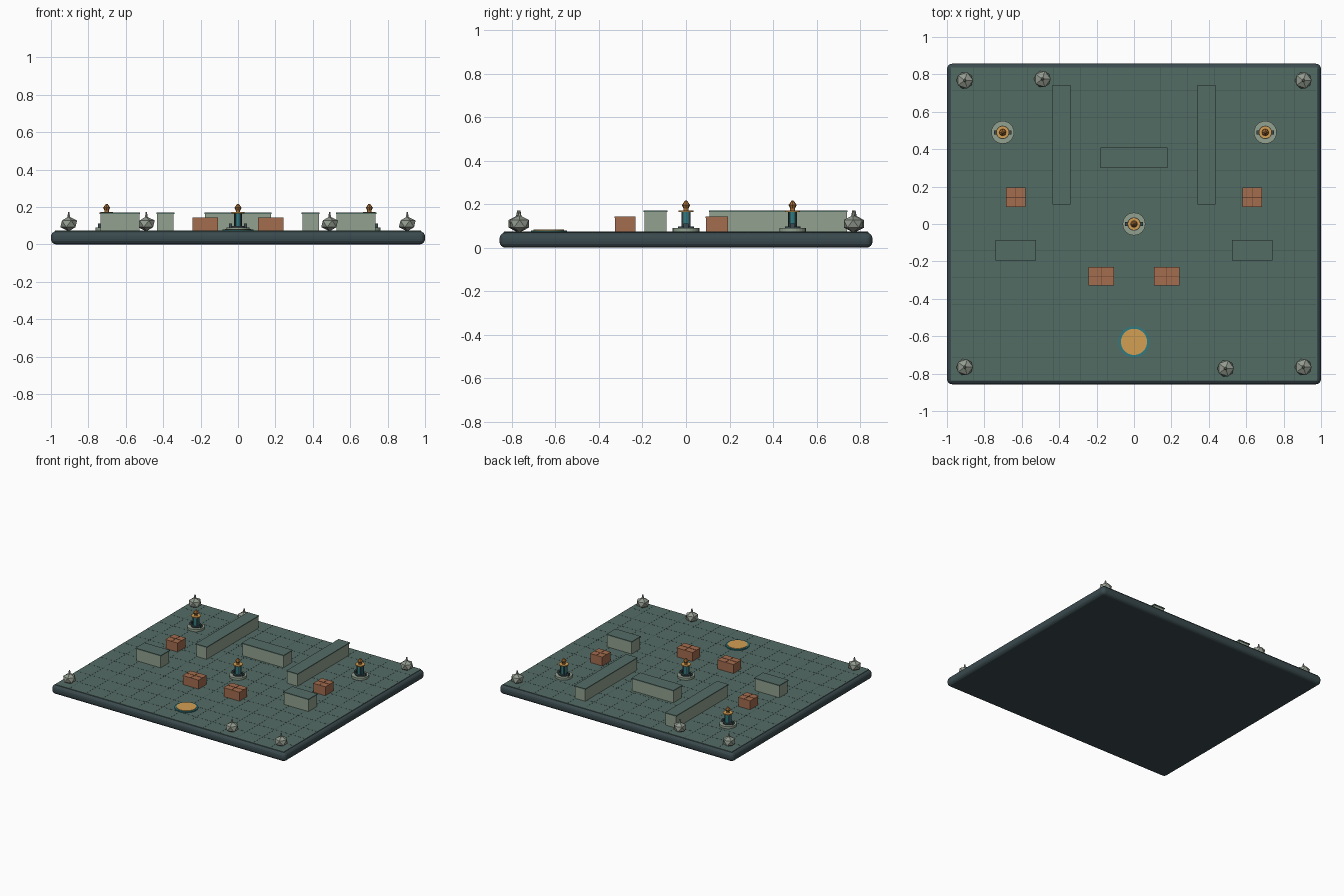
import bpy, math
from mathutils import Vector

if "Cube" in bpy.data.objects:
    bpy.data.objects.remove(bpy.data.objects["Cube"])

def mat(name, r, g, b):
    m = bpy.data.materials.new(name)
    lin = lambda c: (c / 255 / 12.92) if c < 11 else ((c / 255 + 0.055) / 1.055) ** 2.4
    m.diffuse_color = (lin(r), lin(g), lin(b), 1)
    m.use_nodes = True
    m.node_tree.nodes["Principled BSDF"].inputs["Base Color"].default_value = m.diffuse_color
    return m

SLATE = mat("dark slate", 58, 74, 78)
FLOOR = mat("floor green", 84, 108, 101)
LINE = mat("seam dark", 62, 82, 78)
WALL = mat("pale stone", 146, 161, 144)
CRATE = mat("crate brown", 163, 108, 78)
BAND = mat("dark brown", 104, 66, 48)
TEAL = mat("teal", 48, 122, 128)
GOLD = mat("gold", 212, 160, 84)
BRONZE = mat("bronze", 168, 112, 56)
ROCK = mat("rock grey", 146, 154, 142)
TOP = 0.073

def finish(name, m):
    o = bpy.context.object
    o.name = name
    o.data.materials.append(m)
    return o

def box(name, m, x0, x1, y0, y1, z0, z1, bevel=0, seg=1):
    bpy.ops.mesh.primitive_cube_add(size=1, location=((x0+x1)/2, (y0+y1)/2, (z0+z1)/2))
    o = finish(name, m)
    o.scale = (x1-x0, y1-y0, z1-z0)
    bpy.ops.object.transform_apply(location=False, rotation=False, scale=True)
    if bevel:
        b = o.modifiers.new("bevel", 'BEVEL')
        b.width, b.segments = bevel, seg
    return o

def cyl(name, m, x, y, z0, z1, r0, r1=None, n=24):
    bpy.ops.mesh.primitive_cone_add(vertices=n, radius1=r0, radius2=r0 if r1 is None else r1,
                                    depth=z1-z0, location=(x, y, (z0+z1)/2))
    return finish(name, m)

# rounded base slab and inset floor
box("base_slab", SLATE, -1, 1, -0.857, 0.857, 0, 0.07, 0.028, 4)
box("floor", FLOOR, -0.978, 0.978, -0.838, 0.838, 0.05, TOP)

# thin floor seams
for i in range(-6, 7):
    p = i / 7
    box("seam_y", LINE, p-0.0012, p+0.0012, -0.836, 0.836, TOP-0.001, TOP+0.0006)
for i in range(-5, 6):
    p = i / 7
    box("seam_x", LINE, -0.976, 0.976, p-0.0012, p+0.0012, TOP-0.001, TOP+0.0006)

# low walls with thin caps
for x0, x1, y0, y1 in ((-0.437, -0.34, 0.105, 0.743), (0.34, 0.437, 0.105, 0.743),
                       (-0.18, 0.18, 0.30, 0.41),
                       (-0.74, -0.523, -0.195, -0.085), (0.523, 0.74, -0.195, -0.085)):
    box("wall", WALL, x0+0.004, x1-0.004, y0+0.004, y1-0.004, TOP-0.01, 0.163)
    box("wall_cap", FLOOR, x0, x1, y0, y1, 0.163, 0.171)

# crates with lid and straps
for x, y, hx, hy in ((-0.632, 0.142, 0.052, 0.052), (0.632, 0.142, 0.052, 0.052),
                     (-0.175, -0.28, 0.069, 0.049), (0.175, -0.28, 0.069, 0.049)):
    box("crate", CRATE, x-hx+0.002, x+hx-0.002, y-hy+0.002, y+hy-0.002, TOP-0.01, 0.137)
    box("crate_lid", CRATE, x-hx, x+hx, y-hy, y+hy, 0.137, 0.143)
    box("strap_x", BAND, x-hx, x+hx, y-0.002, y+0.002, 0.142, 0.1445)
    box("strap_y", BAND, x-0.002, x+0.002, y-hy, y+hy, 0.142, 0.1445)

# pylons: stone foot, teal column with ribs, gold collar, faceted gem
for x, y in ((-0.702, 0.49), (0.702, 0.49), (0, 0)):
    cyl("pylon_foot", WALL, x, y, TOP-0.005, 0.09, 0.061)
    cyl("pylon_step", SLATE, x, y, 0.09, 0.098, 0.036)
    cyl("pylon_column", TEAL, x, y, 0.095, 0.166, 0.021, n=12)
    for s in (-1, 1):
        box("pylon_bracket", SLATE, x+s*0.04-0.007, x+s*0.04+0.007, y-0.011, y+0.011, 0.088, 0.112)
    for k in range(4):
        a = math.pi / 4 + k * math.pi / 2
        cx, cy = x + 0.021*math.cos(a), y + 0.021*math.sin(a)
        cyl("pylon_rib", SLATE, cx, cy, 0.095, 0.166, 0.005, n=6)
    cyl("pylon_collar", GOLD, x, y, 0.165, 0.172, 0.034)
    cyl("pylon_neck", BRONZE, x, y, 0.172, 0.18, 0.012, n=12)
    cyl("gem_lower", BRONZE, x, y, 0.178, 0.196, 0.010, 0.019, n=8)
    cyl("gem_upper", BRONZE, x, y, 0.196, 0.217, 0.019, 0.004, n=8)

# round pad
cyl("pad_rim", TEAL, 0, -0.63, TOP-0.005, 0.080, 0.083, n=40)
cyl("pad_disc", GOLD, 0, -0.63, 0.078, 0.083, 0.070, n=40)

# faceted boulders with a small spike
for x, y in ((-0.905, -0.765), (0.905, -0.765), (-0.905, 0.768), (0.905, 0.768),
             (-0.49, 0.775), (0.49, -0.772)):
    bpy.ops.mesh.primitive_ico_sphere_add(subdivisions=1, radius=0.05, location=(x, y, 0.11))
    o = finish("boulder", ROCK)
    o.scale.z = 0.8
    cyl("boulder_spike", ROCK, x, y, 0.145, 0.172, 0.009, 0.004, n=6)
